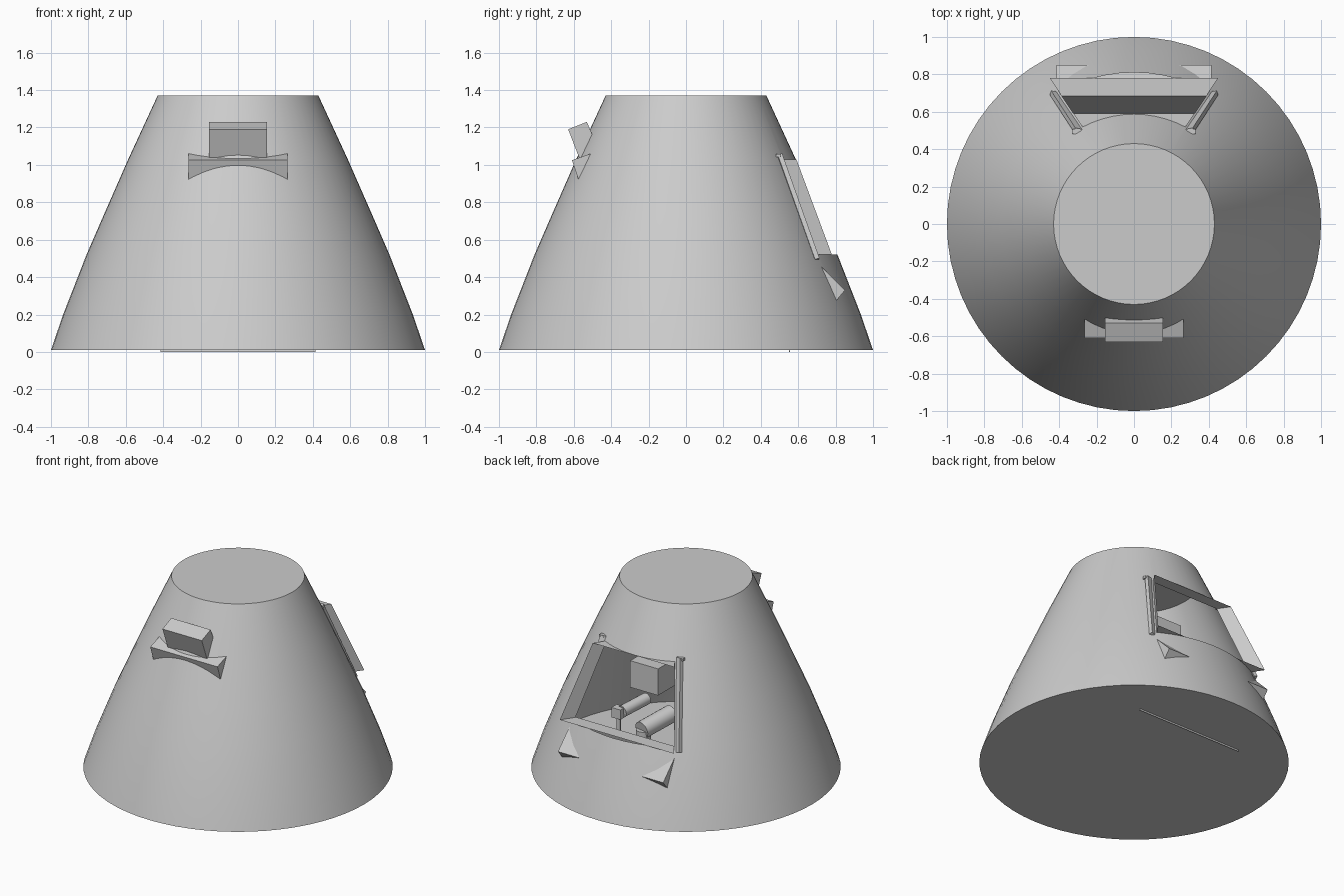
import bpy, bmesh, math
from mathutils import Vector

if "Cube" in bpy.data.objects:
    bpy.data.objects.remove(bpy.data.objects["Cube"])


def make(name, verts, faces):
    me = bpy.data.meshes.new(name)
    me.from_pydata([tuple(v) for v in verts], [], faces)
    ob = bpy.data.objects.new(name, me)
    bpy.context.collection.objects.link(ob)
    return ob


def fix_normals(ob):
    bm = bmesh.new()
    bm.from_mesh(ob.data)
    bmesh.ops.recalc_face_normals(bm, faces=bm.faces)
    bm.to_mesh(ob.data)
    bm.free()


def prism(name, profile, half):
    """Extrude a (y, z) profile along x, symmetric about x = 0."""
    n = len(profile)
    verts = [(s * half, y, z) for s in (-1, 1) for y, z in profile]
    faces = [list(range(n)), list(range(n, 2 * n))]
    faces += [[i, (i + 1) % n, n + (i + 1) % n, n + i] for i in range(n)]
    ob = make(name, verts, faces)
    fix_normals(ob)
    return ob


def rod(name, a, b, r, sides, smooth=False):
    a, b = Vector(a), Vector(b)
    bm = bmesh.new()
    bmesh.ops.create_cone(bm, cap_ends=True, segments=sides, radius1=r, radius2=r,
                          depth=(b - a).length)
    rot = (b - a).to_track_quat('Z', 'Y')
    for v in bm.verts:
        v.co = rot @ v.co + (a + b) / 2
    for f in bm.faces:
        f.smooth = smooth and len(f.verts) == 4
    me = bpy.data.meshes.new(name)
    bm.to_mesh(me)
    bm.free()
    ob = bpy.data.objects.new(name, me)
    bpy.context.collection.objects.link(ob)
    return ob


def box(name, c, s):
    (x, y, z), (a, b, h) = c, [k / 2 for k in s]
    ob = prism(name, [(y - b, z - h), (y + b, z - h), (y + b, z + h), (y - b, z + h)], a)
    for v in ob.data.vertices:
        v.co.x += x
    return ob


# Hollow hull, slightly bulging cone
SILL, HEAD, N = 0.52, 1.03, 64
rings = [(1, .01), (.935, .2), (.81, SILL), (.71, .75), (.587, HEAD), (.43, 1.37)]
verts = [(r * math.cos(2 * math.pi * i / N), r * math.sin(2 * math.pi * i / N), z)
         for r, z in rings for i in range(N)]
faces = [[k * N + i, k * N + (i + 1) % N, (k + 1) * N + (i + 1) % N, (k + 1) * N + i]
         for k in range(len(rings) - 1) for i in range(N)]
faces += [list(range(N))[::-1], [(len(rings) - 1) * N + i for i in range(N)]]
hull = make("hull", verts, faces)

# Cut the splayed window opening in the back
SLOPE = 0.67
wall_x = lambda y: 0.45 - SLOPE * (0.78 - y)
bm = bmesh.new()
bm.from_mesh(hull.data)
for s in (-1, 1):
    near = [f for f in bm.faces if f.calc_center_median().y > .2
            and SILL < f.calc_center_median().z < HEAD]
    geom = near + list({e for f in near for e in f.edges}) + list({v for f in near for v in f.verts})
    bmesh.ops.bisect_plane(bm, geom=geom, plane_co=(s * .45, .78, 0), plane_no=(s, -SLOPE, 0))
gone = []
for f in bm.faces:
    c = f.calc_center_median()
    if c.y > .3 and SILL < c.z < HEAD and abs(c.x) < wall_x(c.y):
        gone.append(f)
bmesh.ops.delete(bm, geom=gone, context='FACES')
for f in bm.faces:
    f.smooth = True
bm.to_mesh(hull.data)
bm.free()
bpy.context.view_layer.objects.active = hull
hull.select_set(True)
bpy.ops.object.shade_smooth_by_angle(angle=math.radians(30))

# Window frame: sill, head and two splayed side plates
loop = lambda yb, yt: [(-wall_x(yb), yb, SILL), (wall_x(yb), yb, SILL),
                       (wall_x(yt), yt, HEAD), (-wall_x(yt), yt, HEAD)]
make("window_frame", loop(.78, .59) + loop(.69, .51),
     [[i, 4 + i, 4 + (i + 1) % 4, (i + 1) % 4][::-1] for i in range(4)])

# Rails beside the opening, with small end stubs
for s, side in ((-1, "left"), (1, "right")):
    rod(side + "_rail", (s * .435, .70, .495), (s * .305, .50, 1.055), .018, 4)
    rod(side + "_rail_lip", (s * .415, .70, .495), (s * .285, .50, 1.055), .009, 4)
    box(side + "_rail_stub", (s * .305, .495, 1.05), (.05, .025, .018))

# Sloping panel under the sill, reaching the base
prism("inner_panel", [(.69, .52), (.555, 0), (.55, 0), (.685, .52)], .415)

# Step wedge whose ends come out under the window
prism("rear_wedge", [(.72, .46), (.85, .33), (.80, .27)], .415)

# Front bracket and lamp box
prism("front_bracket", [(-.61, 1.025), (-.51, 1.06), (-.575, .92)], .265)
prism("front_box", [(-.63, 1.19), (-.53, 1.23), (-.50, 1.16), (-.55, 1.03), (-.57, 1.035)], .155)

# Equipment inside
box("cabinet", (.05, .30, .78), (.22, .2, .19))
rod("small_tube", (.12, .55, .58), (.08, .33, .60), .04, 16, True)
box("tube_end_block", (.14, .56, .575), (.07, .06, .07))
rod("tube_post", (.14, .56, .56), (.14, .56, .3), .015, 8, True)
rod("large_tube", (.0, .5, .46), (-.06, .25, .50), .06, 16, True)
rod("large_tube_post", (.0, .48, .46), (.0, .48, .2), .05, 16, True)
